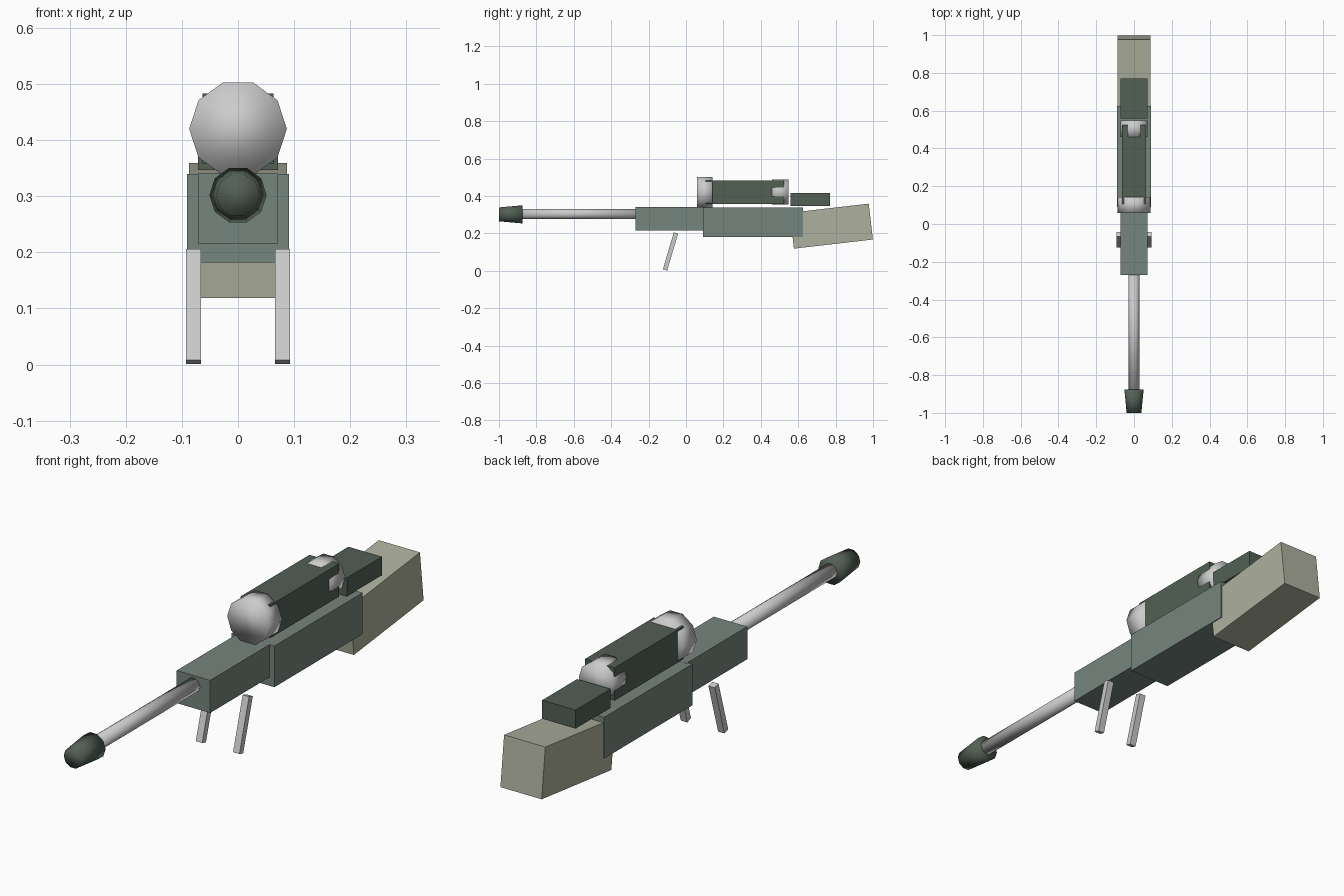
import bpy, bmesh, math
from mathutils import Matrix

if "Cube" in bpy.data.objects:
    bpy.data.objects.remove(bpy.data.objects["Cube"])


def material(name, rgb):
    m = bpy.data.materials.new(name)
    m.diffuse_color = (*rgb, 1)
    m.use_nodes = True
    m.node_tree.nodes["Principled BSDF"].inputs["Base Color"].default_value = m.diffuse_color
    return m


GREEN = material("grey_green", (0.18, 0.235, 0.205))
DARK = material("dark_green", (0.085, 0.115, 0.09))
TAN = material("pale_olive", (0.42, 0.44, 0.34))


def finish(name, bm, mat, smooth=False):
    mesh = bpy.data.meshes.new(name)
    for f in bm.faces:
        f.smooth = smooth
    bm.to_mesh(mesh)
    bm.free()
    ob = bpy.data.objects.new(name, mesh)
    bpy.context.collection.objects.link(ob)
    if mat:
        mesh.materials.append(mat)
    return ob


def box(name, centre, size, mat=None, tilt=0):
    bm = bmesh.new()
    bmesh.ops.create_cube(bm, size=1, matrix=Matrix.Diagonal((*size, 1)))
    ob = finish(name, bm, mat)
    ob.location = centre
    ob.rotation_euler.x = math.radians(tilt)
    return ob


def tube(name, y0, y1, z, r0, r1, mat=None):
    """Ten-sided smooth cylinder or cone along y, flat edge on top."""
    bm = bmesh.new()
    bmesh.ops.create_cone(bm, cap_ends=True, segments=10,
                          radius1=r1, radius2=r0, depth=y1 - y0)
    # put a vertex on the +x axis, then lay the axis along y
    v = bm.verts[:][0].co
    spin = Matrix.Rotation(-math.atan2(v.y, v.x), 4, 'Z')
    bmesh.ops.transform(bm, matrix=Matrix.Rotation(math.pi / 2, 4, 'X') @ spin,
                        verts=bm.verts)
    ob = finish(name, bm, mat, smooth=True)
    ob.location = (0, (y0 + y1) / 2, z)
    return ob


# Body and stock
box("receiver", (0, 0.358, 0.261), (0.182, 0.535, 0.158), GREEN)
box("fore_end", (0, -0.085, 0.278), (0.142, 0.37, 0.125), GREEN)
box("stock", (0, 0.777, 0.239), (0.175, 0.425, 0.193), TAN, tilt=6.6)
box("cheek_rest", (0, 0.664, 0.382), (0.142, 0.212, 0.071), DARK)

# Barrel and muzzle
tube("barrel", -0.90, -0.25, 0.304, 0.028, 0.028)
tube("muzzle", -1.0, -0.875, 0.302, 0.039, 0.051, DARK)

# Scope
box("scope_body", (0, 0.314, 0.42), (0.126, 0.418, 0.126), DARK)
tube("scope_front_lens", 0.059, 0.142, 0.42, 0.087, 0.087)
tube("scope_rear_lens", 0.46, 0.548, 0.422, 0.071, 0.071)

# Bipod legs
for side, x in (("left", -0.079), ("right", 0.079)):
    box(f"bipod_leg_{side}", (x, -0.083, 0.1035), (0.027, 0.024, 0.206), tilt=-16.5)
